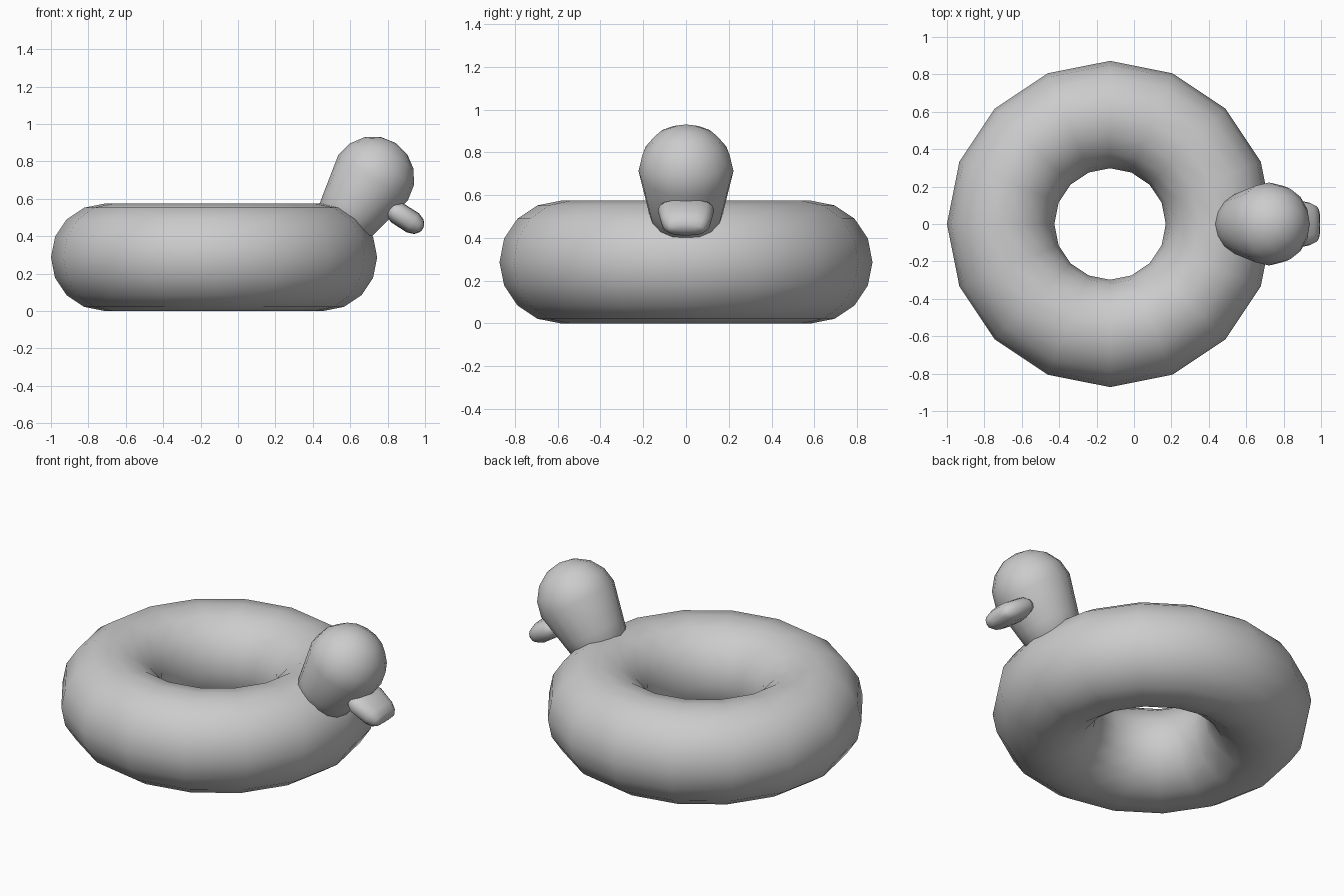
import bpy, bmesh, math
from mathutils import Vector

if "Cube" in bpy.data.objects:
    bpy.data.objects.remove(bpy.data.objects["Cube"])

def loft(name, origin, axis, rings, count, power=1.0):
    """Skin elliptical rings (distance, half width in y, half height) along an axis in the xz plane."""
    d = Vector(axis).normalized()
    side = Vector((0, 1, 0))
    up = d.cross(side)
    bm = bmesh.new()
    loops = []
    for s, w, h in rings:
        loop = []
        for i in range(count):
            a = 2 * math.pi * i / count
            c, e = [math.copysign(abs(t) ** power, t) for t in (math.cos(a), math.sin(a))]
            loop.append(bm.verts.new(Vector(origin) + d * s + side * (w * c) + up * (h * e)))
        loops.append(loop)
    for a, b in zip(loops, loops[1:]):
        for i in range(count):
            j = (i + 1) % count
            bm.faces.new((a[i], a[j], b[j], b[i]))
    bm.faces.new(loops[0])
    bm.faces.new(loops[-1])
    bmesh.ops.remove_doubles(bm, verts=bm.verts, dist=1e-5)
    bmesh.ops.recalc_face_normals(bm, faces=bm.faces)
    mesh = bpy.data.meshes.new(name)
    bm.to_mesh(mesh)
    bm.free()
    for p in mesh.polygons:
        p.use_smooth = True
    ob = bpy.data.objects.new(name, mesh)
    bpy.context.collection.objects.link(ob)
    return ob

# inflatable ring
bpy.ops.mesh.primitive_torus_add(major_segments=16, minor_segments=16,
                                 major_radius=0.585, minor_radius=0.287,
                                 location=(-0.128, 0, 0.287))
bpy.context.object.name = "swim_ring"
bpy.ops.object.shade_smooth()

# head dome with tapering neck sunk into the ring
R = 0.222
rings = [(-0.40, 0.137, 0.137), (-0.2, 0.18, 0.18)]
for k in range(5):
    a = math.radians(22.5 * k)
    r = max(R * math.cos(a), 1e-7)
    rings.append((R * math.sin(a), r, r))
loft("head_and_neck", (0.722, 0, 0.712), (0.545, 0, 0.839), rings, 16)

# flat rounded bill, narrowing to the tip
loft("bill", (0.896, 0, 0.496), (0.84, 0, -0.54),
     [(-0.108, 0.085, 0.015), (-0.092, 0.115, 0.044), (-0.055, 0.132, 0.060),
      (0.045, 0.115, 0.061), (0.085, 0.098, 0.046), (0.104, 0.08, 0.022),
      (0.108, 0.04, 0.008)], 16, 0.75)
